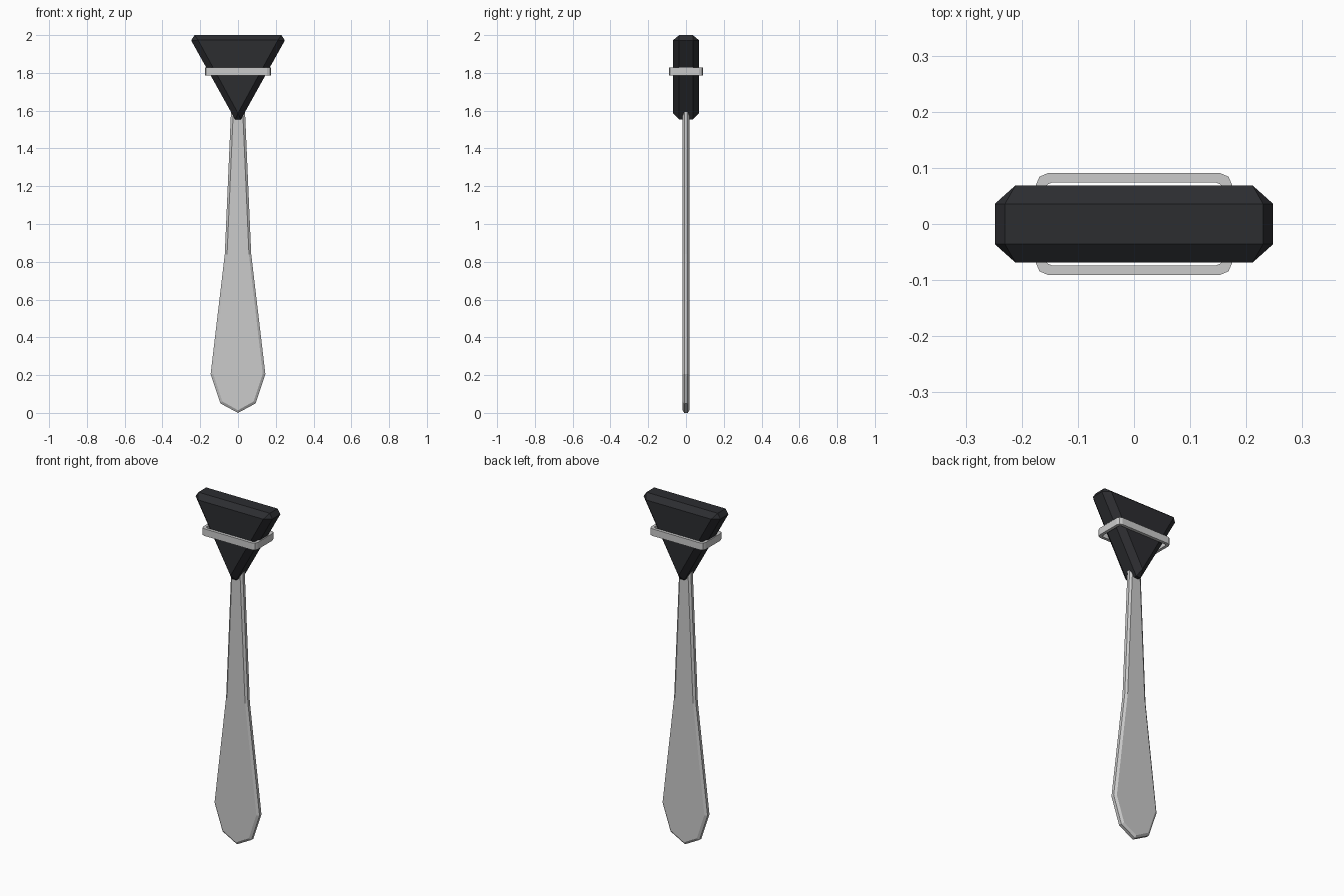
import bpy, bmesh

if "Cube" in bpy.data.objects:
    bpy.data.objects.remove(bpy.data.objects["Cube"])


def mirror(half):
    """Close a right-half outline across x = 0 (points on the axis stay single)."""
    return half + [(-x, z) for x, z in reversed(half) if x > 0]


def bridge(bm, a, b):
    n = len(a)
    for i in range(n):
        j = (i + 1) % n
        bm.faces.new((a[i], a[j], b[j], b[i]))


def finish(name, bm):
    bmesh.ops.remove_doubles(bm, verts=bm.verts, dist=0.0005)
    bmesh.ops.recalc_face_normals(bm, faces=bm.faces)
    mesh = bpy.data.meshes.new(name)
    bm.to_mesh(mesh)
    bm.free()
    obj = bpy.data.objects.new(name, mesh)
    bpy.context.collection.objects.link(obj)
    return obj


def slab(name, outer, inner, y_edge, y_face):
    """Flat plate in the xz plane with chamfered rims on both faces."""
    bm = bmesh.new()
    loops = [[bm.verts.new((x, y, z)) for x, z in pts]
             for pts, y in ((inner, -y_face), (outer, -y_edge),
                            (outer, y_edge), (inner, y_face))]
    for a, b in zip(loops, loops[1:]):
        bridge(bm, a, b)
    bm.faces.new(loops[0])
    bm.faces.new(loops[-1])
    return finish(name, bm)


# Handle: flat paddle, tapering up into the head
slab("handle",
     mirror([(0, 0), (0.093, 0.05), (0.145, 0.205), (0.07, 0.84), (0.036, 1.62)]),
     mirror([(0, 0.014), (0.082, 0.06), (0.131, 0.207), (0.058, 0.838), (0.024, 1.62)]),
     0.009, 0.018)

# Rubber head: chamfered triangular wedge (coinciding face corners get merged)
head = slab("rubber_head",
            mirror([(0.015, 1.553), (0.248, 1.972), (0.23, 2.0)]),
            mirror([(0.0001, 1.587), (0.211, 1.973), (0.211, 1.973)]),
            0.036, 0.069)
rubber = bpy.data.materials.new("black_rubber")
rubber.diffuse_color = (0.025, 0.026, 0.03, 1)
rubber.use_nodes = True
rubber.node_tree.nodes["Principled BSDF"].inputs["Base Color"].default_value = rubber.diffuse_color
head.data.materials.append(rubber)


# Clamp band: rounded rectangular ring around the head
def rounded(hx, hy, c):
    q = [(hx, hy - c), (hx - c * 0.3, hy - c * 0.3), (hx - c, hy)]
    upper = q + [(-x, y) for x, y in reversed(q)]
    return upper + [(-x, -y) for x, y in upper]


bm = bmesh.new()
outer, inner = rounded(0.175, 0.091, 0.022), rounded(0.158, 0.074, 0.012)
loops = [[bm.verts.new((x, y, z)) for x, y in pts]
         for pts, z in ((outer, 1.787), (outer, 1.828), (inner, 1.828), (inner, 1.787))]
for k in range(4):
    bridge(bm, loops[k], loops[(k + 1) % 4])
finish("clamp_band", bm)
